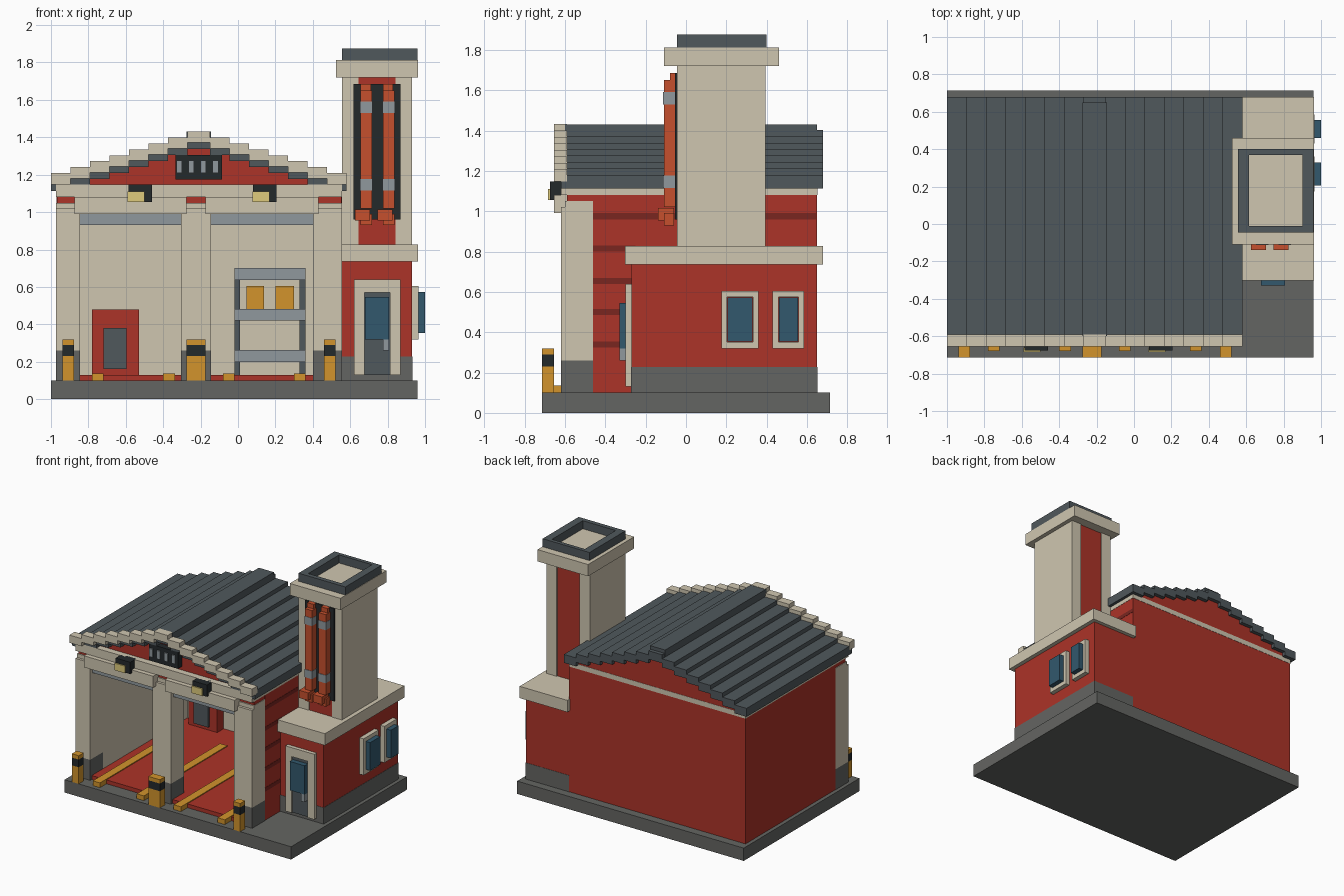
import bpy, bmesh
from mathutils import Matrix, Vector

if "Cube" in bpy.data.objects:
    bpy.data.objects.remove(bpy.data.objects["Cube"])


def mat(name, hexcol):
    m = bpy.data.materials.new(name)
    rgb = [int(hexcol[i:i + 2], 16) / 255 for i in (0, 2, 4)]
    m.diffuse_color = [((c + .055) / 1.055) ** 2.4 if c > .04 else c / 12.92 for c in rgb] + [1]
    m.use_nodes = True
    m.node_tree.nodes["Principled BSDF"].inputs["Base Color"].default_value = m.diffuse_color
    return m


CREAM = mat("cream", "CFC6B0")
RED = mat("red", "AC3328")
DRED = mat("dark_red", "7A2620")
SLATE = mat("slate", "50585C")
STONE = mat("stone", "646562")
DARK = mat("dark", "24292B")
STEEL = mat("steel", "90989D")
YELLOW = mat("yellow", "D2942C")
BLUE = mat("blue", "32586D")
ORANGE = mat("orange", "C6502D")
LAMP = mat("lamp", "DFCB7C")


def finish(name, bm, m):
    bmesh.ops.recalc_face_normals(bm, faces=bm.faces)
    me = bpy.data.meshes.new(name)
    bm.to_mesh(me)
    bm.free()
    me.materials.append(m)
    bpy.context.collection.objects.link(bpy.data.objects.new(name, me))


def boxes(name, m, *bs):
    """One object from boxes given as (x0, x1, y0, y1, z0, z1)."""
    bm = bmesh.new()
    for x0, x1, y0, y1, z0, z1 in bs:
        c = Vector(((x0 + x1) / 2, (y0 + y1) / 2, (z0 + z1) / 2))
        s = Matrix.Diagonal((x1 - x0, y1 - y0, z1 - z0, 1))
        bmesh.ops.create_cube(bm, size=1, matrix=Matrix.Translation(c) @ s)
    finish(name, bm, m)


def extrude_y(name, m, pts, y0, y1):
    """Solid from an xz outline stretched along y."""
    bm = bmesh.new()
    f = bm.faces.new([bm.verts.new((x, y0, z)) for x, z in pts])
    r = bmesh.ops.extrude_face_region(bm, geom=[f])
    bmesh.ops.translate(bm, vec=(0, y1 - y0, 0),
                        verts=[v for v in r["geom"] if isinstance(v, bmesh.types.BMVert)])
    finish(name, bm, m)


CX, HALF, N, RISE = -.21, .79, 7, .032
RUN = (HALF - .06) / N


def stepped(name, m, bottom, thick, y0, y1):
    """Stepped gable band, mirrored about the ridge."""
    def side(z):
        out = []
        for i in range(N + 1):
            a = HALF - i * RUN
            b = HALF - (i + 1) * RUN if i < N else 0
            out += [(a, z + i * RISE), (b, z + i * RISE)]
        return out[:-1]
    def full(z):
        s = side(z)
        return [(CX - a, h) for a, h in s] + [(CX + a, h) for a, h in reversed(s)]
    extrude_y(name, m, full(bottom + thick) + full(bottom)[::-1], y0, y1)


# Ground slab and bay floor
boxes("base_slab", STONE, (-1, .96, -.715, .715, 0, .1))
boxes("bay_floor", RED, (-.845, .4, -.6, .6, .1, .13))
boxes("floor_stripes", YELLOW, *[(x, x + .062, -.68, .35, .1, .137) for x in (-.78, -.4, -.08, .3)])

# Hall walls, lining and ceiling
boxes("hall_walls", RED, (-.97, -.91, -.46, .65, .1, 1.08), (.49, .555, -.46, .65, .1, 1.08),
      (-.91, .49, .61, .65, .1, 1.08), (-.968, .553, -.59, -.46, 1.03, 1.08))
boxes("wall_lining", CREAM, (-.91, -.845, -.46, .61, .1, 1.08), (.4, .49, -.46, .61, .1, 1.08),
      (-.845, .4, .58, .61, .1, 1.08))
boxes("cornice_band", CREAM, (-.972, .557, -.46, .652, 1.08, 1.118))
boxes("wall_grooves", DRED, *[(.55, .557, -.46, -.25, z, z + .03) for z in (.325, .485, .64, .8)],
      (.55, .557, -.46, .645, .96, .99))

# Front frame of the two bays
PX = ((-.972, -.845), (-.305, -.145), (.4, .557))
boxes("pillars", CREAM, *[(a, b, -.62, -.46, .26, 1.02) for a, b in PX],
      *[(a, b, -.6, -.46, 1.02, 1.05) for a, b in PX])
boxes("pillar_feet", STONE, *[(a, b, -.62, -.46, .1, .26) for a, b in PX])
boxes("bay_lintels", STEEL, (-.845, -.305, -.59, -.5, .93, .995), (-.145, .4, -.59, -.5, .93, .995))
boxes("bay_beams", CREAM, (-.875, -.275, -.655, -.56, .99, 1.08), (-.175, .43, -.655, -.56, .99, 1.08),
      (-.972, .557, -.62, -.46, 1.08, 1.147))

# Roof and gables
gable = [(CX - .76, 1.1), (CX + .76, 1.1), (CX + .76, 1.14), (CX, 1.37), (CX - .76, 1.14)]
extrude_y("gable_front", RED, gable, -.57, -.5)
extrude_y("gable_back", RED, gable, .58, .65)
stepped("roof", SLATE, 1.113, .066, -.59, .68)
stepped("gable_trim", CREAM, 1.148, .06, -.655, -.59)
stepped("under_trim", SLATE, 1.113, .04, -.62, -.59)
boxes("ridge_cap", SLATE, (-.275, -.145, -.6, .65, 1.38, 1.43))
boxes("trim_peak", CREAM, (-.24, -.18, -.655, -.59, 1.4, 1.43))

# Gable vent and lamps
boxes("vent_box", DARK, (-.335, -.085, -.62, -.55, 1.175, 1.305))
boxes("vent_bars", STEEL, *[(x, x + .03, -.63, -.6, 1.21, 1.275) for x in (-.33, -.265, -.2, -.135)])
boxes("lamp_housings", DARK, *[(x, x + .125, -.675, -.6, 1.055, 1.147) for x in (-.585, .08)])
boxes("lamp_lenses", LAMP, *[(x, x + .09, -.685, -.66, 1.055, 1.11) for x in (-.59, .078)])

# Bollards
BX = ((-.937, -.877), (-.275, -.175), (.46, .52))
boxes("bollards", YELLOW, *[(a, b, -.715, -.655, z0, z1) for a, b in BX for z0, z1 in ((.1, .23), (.29, .32))])
boxes("bollard_bands", DARK, *[(a, b, -.715, -.655, .23, .29) for a, b in BX])

# Furniture inside the hall
boxes("cabinet", RED, (-.78, -.53, .5, .58, .1, .48))
boxes("cabinet_panel", SLATE, (-.72, -.595, .48, .5, .16, .38))
boxes("shelf_posts", SLATE, *[(x, x + .03, y, y + .03, .13, .64) for x in (-.02, .33) for y in (.42, .54)])
boxes("shelf_boards", STEEL, *[(-.02, .362, .41, .58, z, z + .063) for z in (.2, .42, .637)])
boxes("shelf_boxes", YELLOW, (.045, .14, .43, .55, .48, .605), (.2, .3, .43, .55, .48, .605))

# Side annex
boxes("annex_walls", RED, (.555, .93, -.27, .65, .225, .735))
boxes("annex_plinth", STONE, (.555, .932, -.272, .652, .1, .228))
boxes("annex_roof", CREAM, (.55, .963, -.302, .68, .735, .827))
boxes("door_frame", CREAM, (.62, .675, -.3, -.27, .13, .64), (.812, .87, -.3, -.27, .13, .64),
      (.675, .812, -.3, -.27, .57, .64))
boxes("door", SLATE, (.675, .812, -.29, -.27, .13, .57))
boxes("door_glass", BLUE, (.68, .807, -.33, -.285, .32, .545))
boxes("door_handle", STEEL, (.775, .807, -.33, -.285, .26, .32))
WY = ((.175, .36), (.43, .585))
boxes("window_frames", CREAM, *[(.93, .965, a, b, z0, z1) for a, b in WY for z0, z1 in ((.32, .352), (.575, .605))],
      *[(.93, .965, p, p + .028, .352, .575) for a, b in WY for p in (a, b - .028)])
boxes("window_glass", BLUE, *[(.93, 1, a + .03, b - .03, .354, .573) for a, b in WY])

# Hose tower
TX = ((.557, .645), (.843, .93))
boxes("tower_sides", CREAM, *[(a, b, -.045, .393, .825, 1.72) for a, b in TX])
boxes("tower_core", RED, (.645, .843, -.04, .385, .825, 1.72))
boxes("tower_cap", CREAM, (.525, .963, -.11, .46, 1.72, 1.812))
boxes("tower_rim", SLATE, (.555, .615, -.045, .4, 1.81, 1.875), (.9, .96, -.045, .4, 1.81, 1.875),
      (.615, .9, -.045, -.01, 1.81, 1.875), (.615, .9, .37, .4, 1.81, 1.875))
boxes("hose_panel", DARK, (.617, .87, -.055, -.04, .96, 1.685))

# Hanging hoses with clamps
hose, clamp = [], []
for x in (.655, .775):
    hose += [(x, x + .062, -.11, -.05, 1.02, 1.65), (x, x + .055, -.08, -.05, 1.65, 1.685),
             (x - .03, x + .05, -.14, -.06, .955, 1.015), (x, x + .062, -.11, -.06, .93, .99)]
    clamp += [(x - .002, x + .064, -.113, -.05, z, z + .062) for z in (1.115, 1.53)]
boxes("hoses", ORANGE, *hose)
boxes("hose_clamps", STEEL, *clamp)
